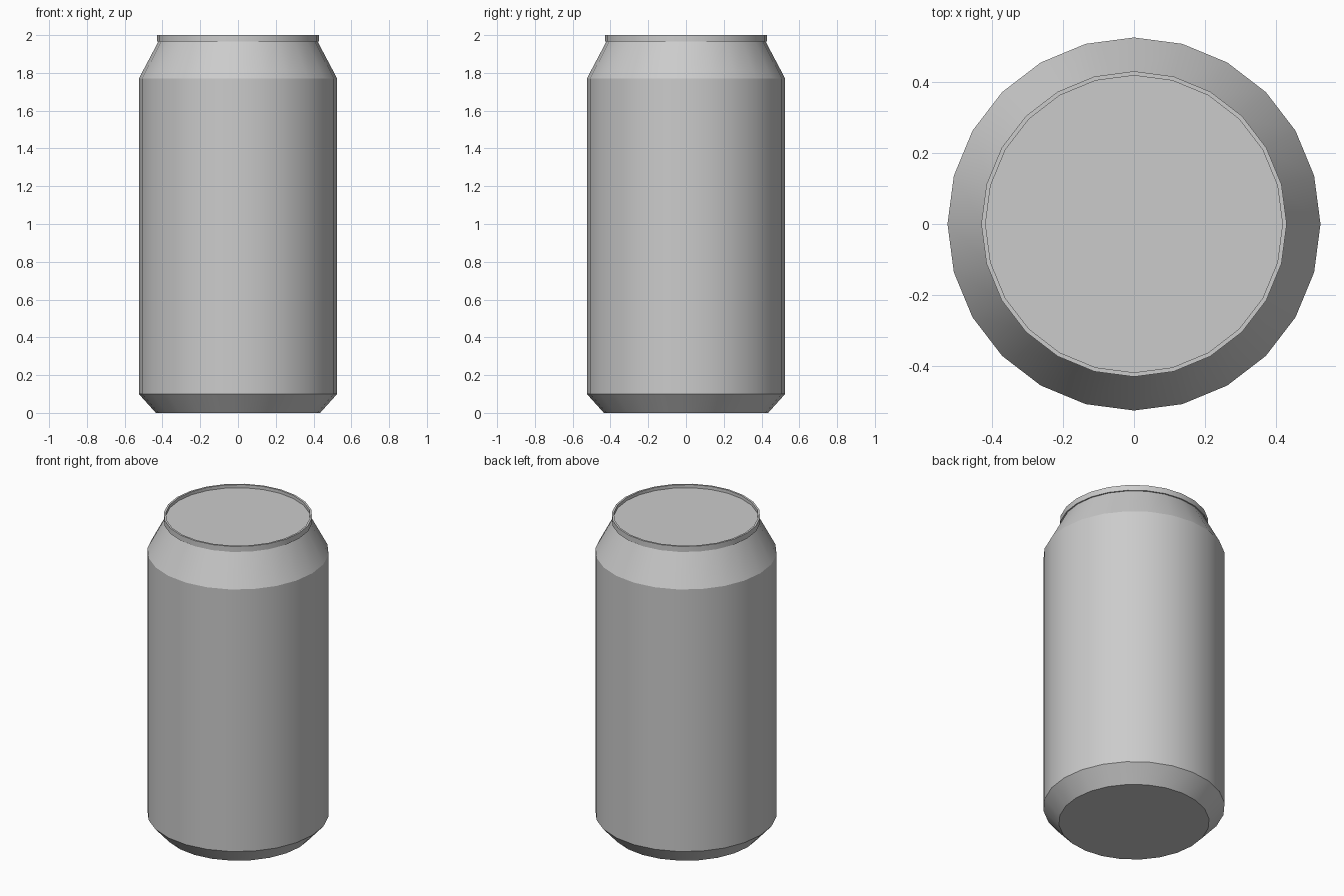
import bpy
import bmesh
import math

SIDES = 24

cube = bpy.data.objects.get("Cube")
if cube:
    bpy.data.objects.remove(cube, do_unlink=True)

# Single bare metal colour
metal = bpy.data.materials.new("grey_metal")
metal.use_nodes = True
colour = (0.6, 0.6, 0.6, 1)
metal.diffuse_color = colour
metal.node_tree.nodes["Principled BSDF"].inputs["Base Color"].default_value = colour


def lathe(name, profile, cap_start=False, cap_end=False):
    """Turn a (radius, height) profile around z, optionally capping its ends."""
    bm = bmesh.new()
    rings = []
    for r, z in profile:
        angles = [2 * math.pi * i / SIDES for i in range(SIDES)]
        rings.append([bm.verts.new((r * math.cos(a), r * math.sin(a), z)) for a in angles])
    for low, high in zip(rings, rings[1:]):
        for i in range(SIDES):
            j = (i + 1) % SIDES
            bm.faces.new((low[i], low[j], high[j], high[i]))
    if cap_start:
        bm.faces.new(rings[0][::-1])
    if cap_end:
        bm.faces.new(rings[-1])
    mesh = bpy.data.meshes.new(name)
    bm.to_mesh(mesh)
    bm.free()
    mesh.materials.append(metal)
    obj = bpy.data.objects.new(name, mesh)
    bpy.context.collection.objects.link(obj)
    bpy.ops.object.select_all(action="DESELECT")
    obj.select_set(True)
    bpy.context.view_layer.objects.active = obj
    bpy.ops.object.shade_smooth_by_angle(angle=math.radians(20))
    return obj


# Base bevel, straight wall and tapered shoulder
lathe("can_body", [(0.435, 0), (0.525, 0.1), (0.525, 1.77), (0.422, 1.965)], cap_start=True)

# Rolled rim, stepped out from the shoulder, dropping inside to the recessed lid
lathe("rim_and_lid", [(0.422, 1.965), (0.43, 1.965), (0.43, 2), (0.418, 2), (0.418, 1.98)],
      cap_end=True)
